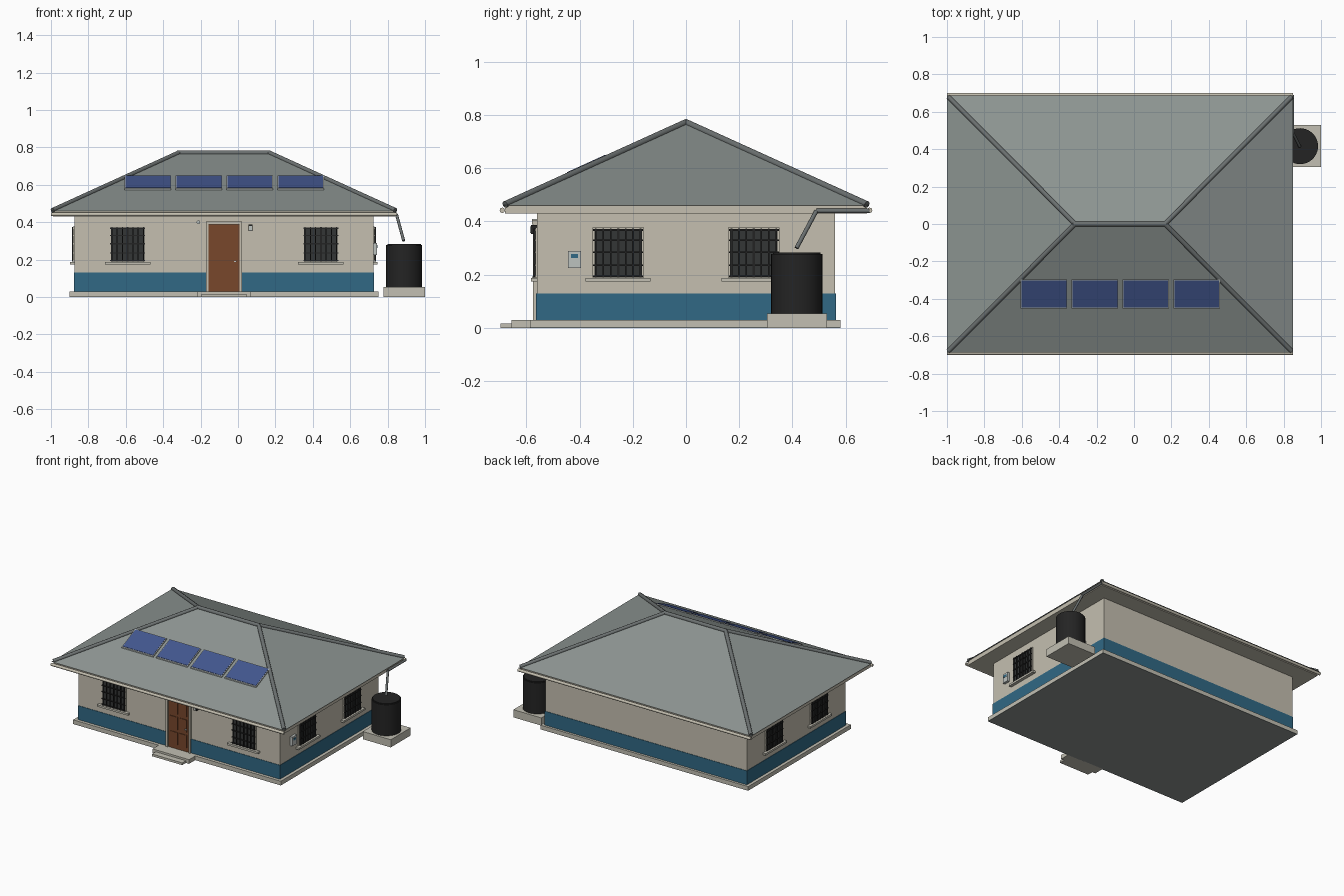
import bpy, bmesh, math
from mathutils import Vector

if "Cube" in bpy.data.objects:
    bpy.data.objects.remove(bpy.data.objects["Cube"])


def mat(name, r, g, b):
    m = bpy.data.materials.new(name)
    lin = [c / 12.92 if c <= 0.04045 else ((c + 0.055) / 1.055) ** 2.4 for c in (r, g, b)]
    m.diffuse_color = (*lin, 1)
    m.use_nodes = True
    m.node_tree.nodes["Principled BSDF"].inputs["Base Color"].default_value = m.diffuse_color
    return m


WALL = mat("wall cream", .77, .75, .69)
CONC = mat("concrete", .76, .75, .70)
BLUE = mat("band blue", .19, .41, .52)
ROOF = mat("roof grey", .55, .58, .57)
CAP = mat("cap grey", .42, .44, .44)
DOOR = mat("door brown", .47, .28, .17)
GLASS = mat("dark glass", .20, .21, .21)
BLACK = mat("black", .14, .14, .14)
SOLAR = mat("solar blue", .26, .34, .56)
LIGHT = mat("light grey", .74, .76, .75)


def finish(name, bm, m):
    bmesh.ops.recalc_face_normals(bm, faces=bm.faces)
    me = bpy.data.meshes.new(name)
    bm.to_mesh(me)
    bm.free()
    me.materials.append(m)
    ob = bpy.data.objects.new(name, me)
    bpy.context.collection.objects.link(ob)
    return ob


def box(name, x, y, z, m):
    bm = bmesh.new()
    bmesh.ops.create_cube(bm, size=1)
    for v in bm.verts:
        v.co = [(a + b) / 2 + c * (b - a) for (a, b), c in zip((x, y, z), v.co)]
    return finish(name, bm, m)


def tube(name, a, b, r, m, n=12):
    a, b = Vector(a), Vector(b)
    bm = bmesh.new()
    bmesh.ops.create_cone(bm, cap_ends=True, segments=n, radius1=r, radius2=r, depth=(b - a).length)
    q = (b - a).to_track_quat('Z', 'Y')
    for v in bm.verts:
        v.co = q @ v.co + (a + b) / 2
    for f in bm.faces:
        f.smooth = len(f.verts) == 4
    return finish(name, bm, m)


WX, WY, WH = (-.875, .725), .56, .43


# Box on a wall: u along the wall, d outward from it
def on_wall(side, name, u, d, z, m):
    if side == "front":
        return box(name, u, (-WY - d[1], -WY - d[0]), z, m)
    if side == "right":
        return box(name, (WX[1] + d[0], WX[1] + d[1]), u, z, m)
    return box(name, (WX[0] - d[1], WX[0] - d[0]), u, z, m)


# Plinth and walls
box("ground_slab", (-.9, .75), (-.585, .58), (0, .003), ROOF)
box("plinth", (-.9, .75), (-.585, .58), (.003, .03), CONC)
box("walls", WX, (-WY, WY), (.03, .445), WALL)
box("painted_band", (WX[0] - .003, WX[1] + .003), (-WY - .003, WY + .003), (.03, .13), BLUE)

# Fascia with soffit
box("fascia", (-.99, .84), (-.68, .68), (.43, .461), WALL)

# Hip roof
corners = [(-1, -.688, .46), (.85, -.688, .46), (.85, .688, .46), (-1, .688, .46)]
ridge = [(-.315, 0, .772), (.165, 0, .772)]
bm = bmesh.new()
c = [bm.verts.new(p) for p in corners]
r = [bm.verts.new(p) for p in ridge]
for f in ((c[0], c[1], r[1], r[0]), (c[1], c[2], r[1]), (c[2], c[3], r[0], r[1]), (c[3], c[0], r[0]), c[::-1]):
    bm.faces.new(f)
finish("roof", bm, ROOF)
for i, p in enumerate(corners):
    end = Vector(ridge[i in (1, 2)])
    tube("hip_cap", Vector(p).lerp(end, .012), end, .013, CAP, 10)
tube("ridge_cap", (-.325, 0, .77), (.175, 0, .77), .014, CAP, 10)

# Gutters front and back
for s in (-1, 1):
    tube("gutter", (-1, s * .69, .442), (.85, s * .69, .442), .010, WALL)

# Solar panels lying on the front slope
slope = .312 / .688
for i in range(4):
    x0 = -.607 + i * .2725
    for nm, inset, lift, m in (("panel_frame", 0, .008, LIGHT), ("solar_panel", .005, .010, SOLAR)):
        ob = box(nm, (x0 + inset, x0 + .25 - inset), (-.452 + inset, -.298 - inset), (lift - .008, lift), m)
        for v in ob.data.vertices:
            v.co.z += .46 + (v.co.y + .688) * slope + .006


# Barred window with frame and sill
def window(side, u):
    w, z0, z1 = .097, .19, .378
    for s in (-1, 1):
        e = sorted((u + s * w, u + s * (w - .008)))
        on_wall(side, "window_jamb", e, (0, .006), (z0, z1), WALL)
    on_wall(side, "window_head", (u - w, u + w), (0, .006), (z1 - .006, z1), WALL)
    on_wall(side, "window_glass", (u - w + .006, u + w - .006), (0, .004), (z0, z1 - .004), GLASS)
    for k in range(7):
        b = u - .084 + k * .028
        on_wall(side, "window_bar", (b - .003, b + .003), (.006, .013), (z0, z1 - .004), BLACK)
    on_wall(side, "window_mullion", (u - .005, u + .005), (.003, .009), (z0, z1 - .004), BLACK)
    for z in (.195, .235, .285, .33, .368):
        on_wall(side, "grille_rail", (u - .094, u + .094), (.006, .012), (z - .003, z + .003), BLACK)
    on_wall(side, "window_sill", (u - .122, u + .122), (0, .022), (.174, .188), CONC)


for side, us in (("front", (-.59, .443)), ("right", (-.255, .255)), ("left", (-.255, .255))):
    for u in us:
        window(side, u)

# Front door with frame, panels, handle
for e in ((-.172, -.157), (.007, .022)):
    on_wall("front", "door_jamb", e, (0, .014), (.03, .39), WALL)
on_wall("front", "door_lintel", (-.172, .022), (0, .018), (.388, .405), WALL)
on_wall("front", "door", (-.157, .007), (0, .006), (.03, .388), DOOR)
for x in (-.14, -.068):
    for z in ((.06, .15), (.17, .26), (.28, .365)):
        on_wall("front", "door_panel", (x, x + .058), (.006, .010), z, DOOR)
on_wall("front", "door_handle", (-.022, -.008), (.006, .018), (.187, .194), LIGHT)

# Steps
box("upper_step", (-.22, .07), (-.655, -.58), (0, .03), CONC)
box("lower_step", (-.195, .045), (-.697, -.65), (0, .016), CONC)

# Small wall fittings
tube("round_lamp", (-.212, -WY, .4), (-.212, -WY - .018, .4), .01, LIGHT)
on_wall("front", "wall_lamp", (.056, .078), (0, .022), (.353, .387), BLACK)
on_wall("front", "wall_lamp_face", (.060, .074), (.022, .025), (.357, .381), LIGHT)
on_wall("right", "meter_box", (-.443, -.394), (0, .018), (.225, .29), LIGHT)
on_wall("right", "meter_display", (-.432, -.405), (.018, .020), (.262, .278), BLUE)

# Water tank on its pad
TX, TY = .888, .416
box("tank_pad", (.778, 1.0), (.305, .53), (0, .055), CONC)
tube("water_tank", (TX, TY, .055), (TX, TY, .278), .096, BLACK, 40)
tube("tank_lid", (TX, TY, .274), (TX, TY, .284), .090, BLACK, 40)

# Downpipe from the back gutter into the tank
path = [(.848, .69, .44), (.848, .49, .44), (.886, .415, .30)]
for a, b in zip(path, path[1:]):
    tube("downpipe", a, b, .008, CAP)
